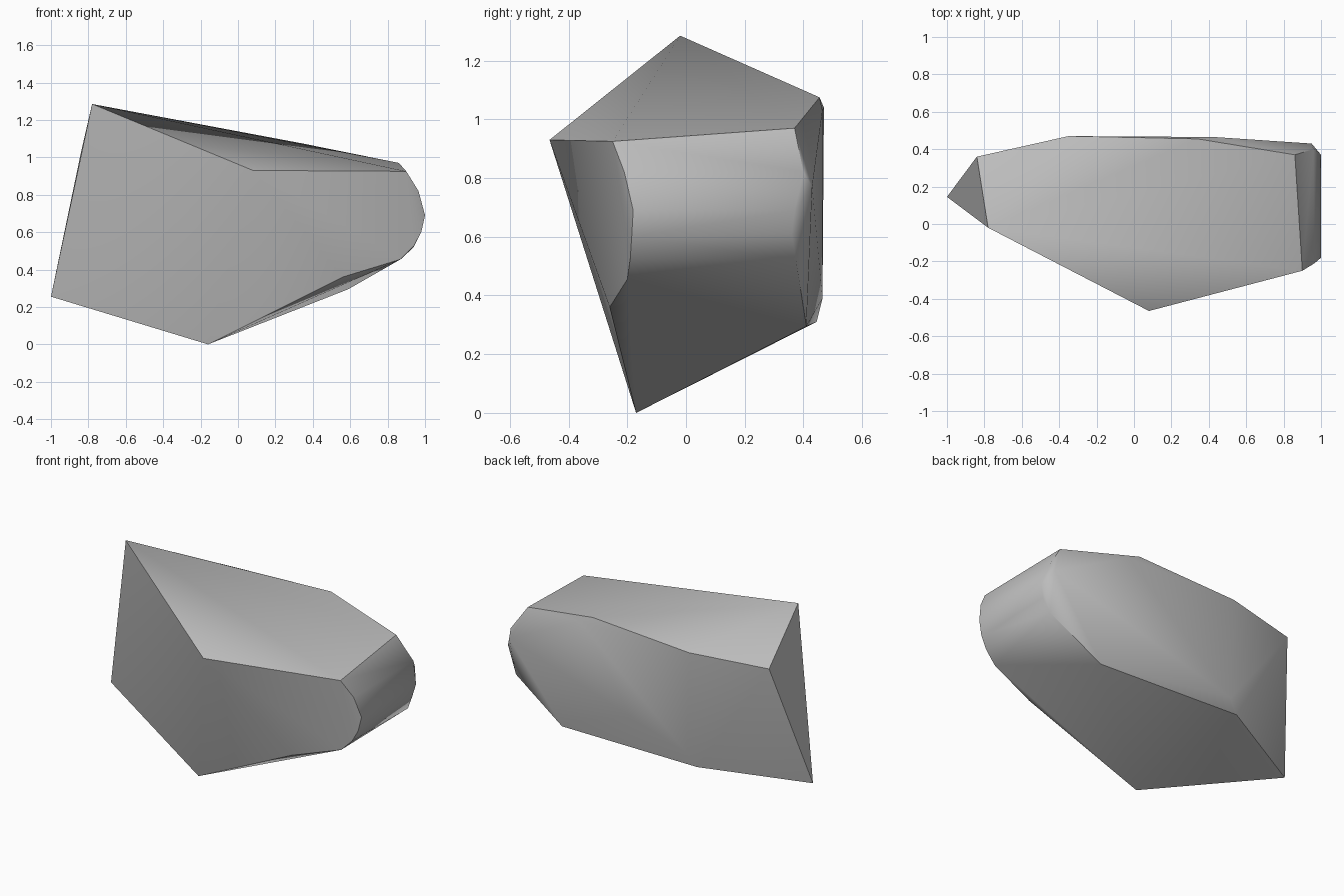
import bpy
import bmesh
import math


def make_material(name, colour):
    """Create one flat matte colour."""
    material = bpy.data.materials.new(name)
    material.use_nodes = True
    material.diffuse_color = colour
    shader = material.node_tree.nodes["Principled BSDF"]
    shader.inputs["Base Color"].default_value = colour
    shader.inputs["Roughness"].default_value = 0.9
    return material


def make_hull(name, points, material, smooth_angle):
    """Wrap a tight faceted skin around the given corner points."""
    bm = bmesh.new()
    for point in points:
        bm.verts.new(point)
    result = bmesh.ops.convex_hull(bm, input=list(bm.verts))
    loose = [v for v in bm.verts if not v.link_faces]
    bmesh.ops.delete(bm, geom=loose, context="VERTS")
    bmesh.ops.recalc_face_normals(bm, faces=list(bm.faces))

    mesh = bpy.data.meshes.new(name)
    bm.to_mesh(mesh)
    bm.free()
    mesh.materials.append(material)

    rock = bpy.data.objects.new(name, mesh)
    bpy.context.collection.objects.link(rock)
    bpy.ops.object.select_all(action="DESELECT")
    rock.select_set(True)
    bpy.context.view_layer.objects.active = rock
    bpy.ops.object.shade_smooth_by_angle(angle=smooth_angle)
    return rock


default_cube = bpy.data.objects.get("Cube")
if default_cube:
    bpy.data.objects.remove(default_cube, do_unlink=True)

# Main corners: peak, left tip, foot and front bulge
peak = (-0.78, -0.02, 1.285)
side_tip = (-1, 0.145, 0.255)
foot = (-0.16, -0.17, 0)
front_bulge = (0.08, -0.465, 0.93)
main_corners = [peak, side_tip, foot, front_bulge]

# Nearly flat back, listed around its rim
back_rim = [
    (-0.84, 0.36, 1.025),
    (-0.35, 0.47, 1.04),
    (0.34, 0.455, 1.075),
    (0.43, 0.465, 1.03),
    (0.59, 0.41, 0.295),
    (-0.39, 0.445, 0.31),
    (-0.33, 0.465, 0.39),
]

# Rounded end: front edge and back edge of the worn cap
cap_front = [
    (0.9, -0.25, 0.925),
    (0.965, -0.21, 0.82),
    (1, -0.18, 0.69),
    (0.98, -0.185, 0.6),
    (0.94, -0.19, 0.525),
    (0.87, -0.2, 0.455),
    (0.56, -0.26, 0.36),
]
cap_back = [
    (0.86, 0.37, 0.97),
    (0.96, 0.4, 0.82),
    (0.95, 0.43, 0.77),
    (1, 0.37, 0.69),
    (0.98, 0.36, 0.61),
    (0.94, 0.375, 0.52),
]

stone_grey = make_material("stone grey", (0.5, 0.5, 0.5, 1))
make_hull("rock", main_corners + back_rim + cap_front + cap_back,
          stone_grey, math.radians(40))
